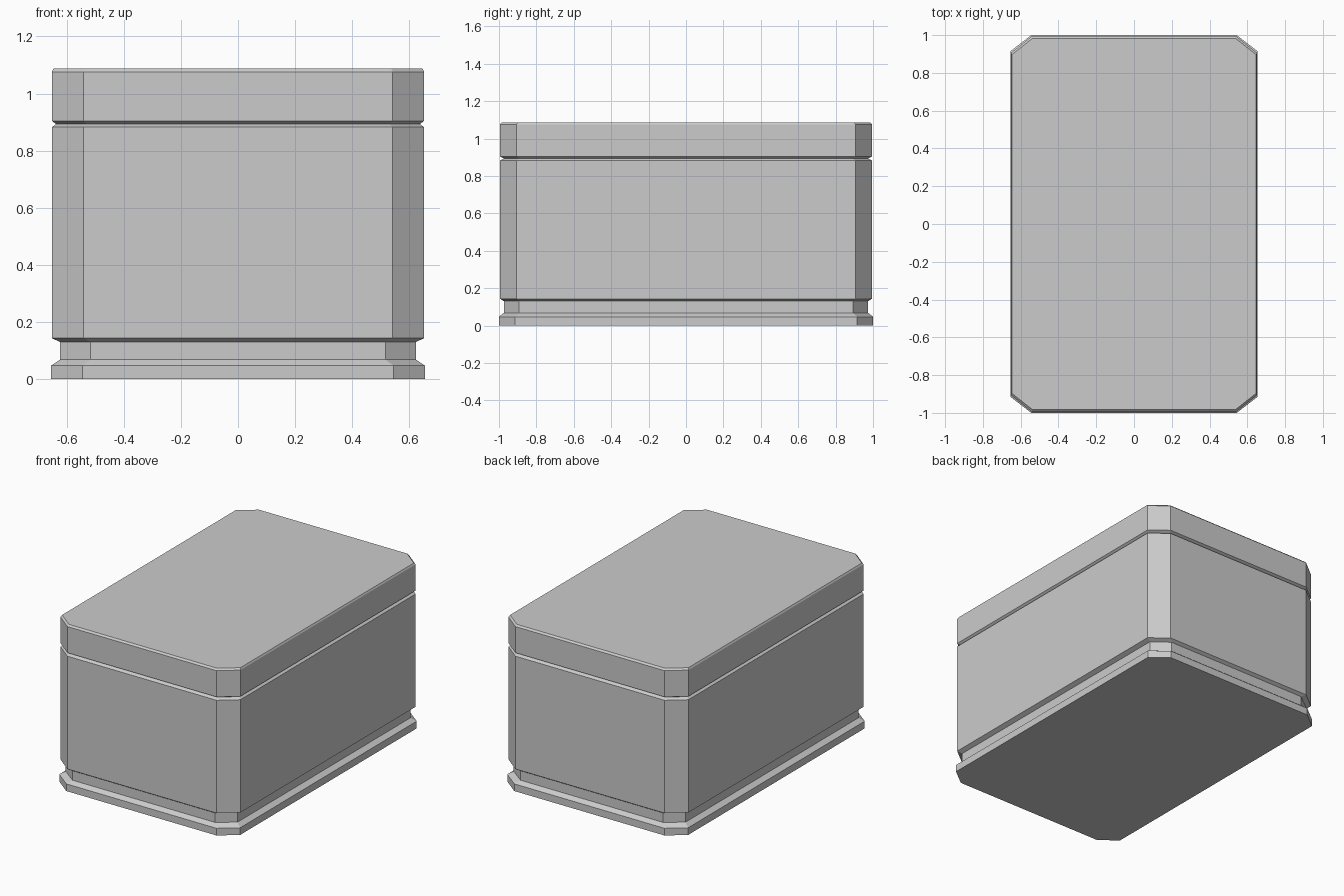
import bpy
import bmesh

if "Cube" in bpy.data.objects:
    bpy.data.objects.remove(bpy.data.objects["Cube"])


def octagon(x, y, cx, cy):
    # rectangle with cut corners: half sizes x, y; flat edges end at cx, cy
    return [(cx, -y), (x, -cy), (x, cy), (cx, y),
            (-cx, y), (-x, cy), (-x, -cy), (-cx, -y)]


def loft(name, levels):
    # stack cut-corner outlines (z, x, y, cx, cy) into a closed solid
    bm = bmesh.new()
    rings = [[bm.verts.new((px, py, z)) for px, py in octagon(*dims)]
             for z, *dims in levels]
    for a, b in zip(rings, rings[1:]):
        for i in range(8):
            j = (i + 1) % 8
            bm.faces.new((a[i], a[j], b[j], b[i]))
    bm.faces.new(rings[0][::-1])
    bm.faces.new(rings[-1])
    bmesh.ops.recalc_face_normals(bm, faces=bm.faces)
    mesh = bpy.data.meshes.new(name)
    bm.to_mesh(mesh)
    bm.free()
    obj = bpy.data.objects.new(name, mesh)
    bpy.context.collection.objects.link(obj)
    return obj


FULL = (0.652, 0.994, 0.541, 0.906)
FOOT = (0.655, 1.0, 0.544, 0.914)
NECK = (0.623, 0.974, 0.517, 0.894)
SEAM = (0.637, 0.974, 0.532, 0.891)
TOP = (0.646, 0.983, 0.537, 0.897)

# stepped plinth with recessed neck
loft("plinth", [(0, *FOOT), (0.047, *FOOT), (0.068, *NECK), (0.13, *NECK)])

# box body with bevelled rims
loft("box_body", [(0.13, *NECK), (0.143, *FULL), (0.882, *FULL), (0.893, *SEAM)])

# lid, separated from the body by a V groove
loft("lid", [(0.893, *SEAM), (0.904, *FULL), (1.076, *FULL), (1.087, *TOP)])
